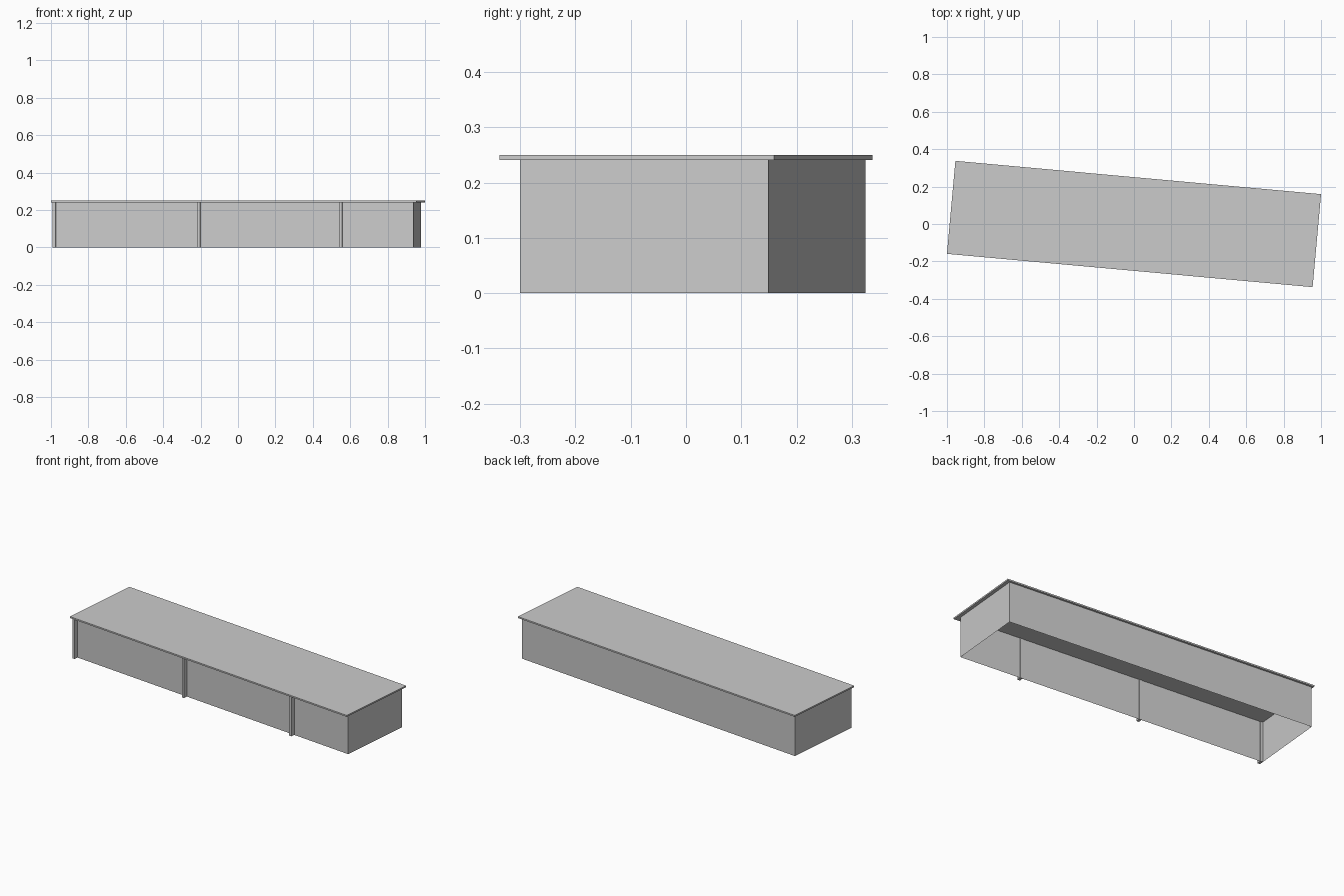
import bpy, bmesh, math
from mathutils import Matrix

cube = bpy.data.objects.get("Cube")
if cube:
    bpy.data.objects.remove(cube, do_unlink=True)

# The whole building is turned slightly about the vertical axis
TURN = Matrix.Rotation(math.radians(-5.2), 4, 'Z')
EAVES, TOP = 0.241, 0.25

grey = bpy.data.materials.new("light grey")
grey.use_nodes = True
COLOUR = (0.6, 0.6, 0.6, 1)
grey.diffuse_color = COLOUR
grey.node_tree.nodes["Principled BSDF"].inputs["Base Color"].default_value = COLOUR


def box(name, low, high, open_ends=False):
    """Box between two corners; open_ends leaves only the four sides."""
    bm = bmesh.new()
    bmesh.ops.create_cube(bm, size=1)
    for v in bm.verts:
        v.co = [h if c > 0 else l for c, l, h in zip(v.co, low, high)]
    bm.normal_update()
    if open_ends:
        caps = [f for f in bm.faces if abs(f.normal.z) > 0.5]
        bmesh.ops.delete(bm, geom=caps, context='FACES_ONLY')
    mesh = bpy.data.meshes.new(name)
    bm.to_mesh(mesh)
    bm.free()
    mesh.materials.append(grey)
    obj = bpy.data.objects.new(name, mesh)
    obj.matrix_world = TURN
    bpy.context.collection.objects.link(obj)
    return obj


# Thin walls, open underneath
box("walls", (-0.973, -0.2145, 0), (0.962, 0.2375, EAVES), open_ends=True)

# Flat roof slab overhanging the walls
box("roof", (-0.9815, -0.2495, EAVES), (0.9815, 0.2495, TOP))

# Slim posts along the front wall
for side, x in (("left", 0.565), ("middle", -0.197), ("right", -0.973)):
    box(f"{side}_front_post", (x, -0.239, 0), (x + 0.016, -0.212, EAVES))
